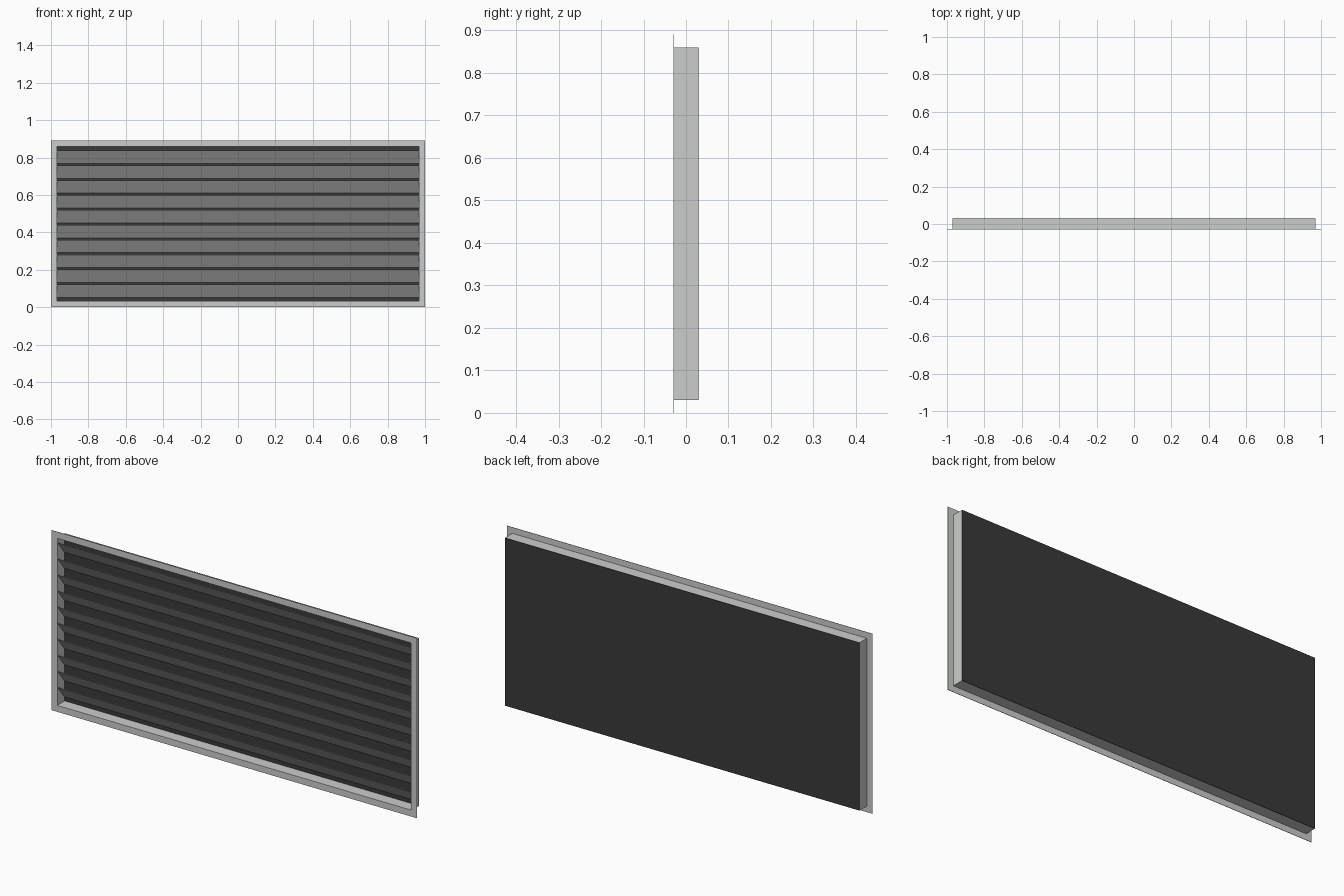
import bpy, bmesh, math
from mathutils import Matrix, Vector

if "Cube" in bpy.data.objects:
    bpy.data.objects.remove(bpy.data.objects["Cube"])

MID = 0.445             # height of the grille centre
HX, HZ = 0.97, 0.415    # half size of the duct opening
LIP = 0.03              # flange width
FRONT, BACK = -0.03, 0.03


def material(name, rgb):
    m = bpy.data.materials.new(name)
    m.diffuse_color = (*rgb, 1)
    m.use_nodes = True
    m.node_tree.nodes["Principled BSDF"].inputs["Base Color"].default_value = m.diffuse_color
    return m


metal = material("light_grey_metal", (0.60, 0.615, 0.60))
black = material("black_backing", (0.042, 0.042, 0.042))


def finish(name, bm, mat):
    bmesh.ops.recalc_face_normals(bm, faces=bm.faces)
    me = bpy.data.meshes.new(name)
    bm.to_mesh(me)
    bm.free()
    me.materials.append(mat)
    ob = bpy.data.objects.new(name, me)
    bpy.context.collection.objects.link(ob)
    return ob


def box(name, size, loc, mat, tilt=0.0):
    bm = bmesh.new()
    bmesh.ops.create_cube(bm, size=1, matrix=Matrix.Translation(loc)
                          @ Matrix.Rotation(tilt, 4, 'X')
                          @ Matrix.Diagonal((*size, 1)))
    return finish(name, bm, mat)


def ring(name, outer, inner, y0, y1, mat):
    """Rectangular tube between two half sizes, running from y0 to y1."""
    bm = bmesh.new()
    loops = [[bm.verts.new((sx * h[0], y, MID + sz * h[1]))
              for sx, sz in ((-1, -1), (1, -1), (1, 1), (-1, 1))]
             for h, y in ((outer, y0), (outer, y1), (inner, y1), (inner, y0))]
    for a, b in zip(loops, loops[1:] + loops[:1]):
        for i in range(4):
            j = (i + 1) % 4
            bm.faces.new((a[i], a[j], b[j], b[i]))
    return finish(name, bm, mat)


# Front flange and the sleeve behind it
ring("flange", (HX + LIP, HZ + LIP), (HX - 0.002, HZ - 0.002),
     FRONT, FRONT + 0.002, metal)
ring("sleeve", (HX, HZ), (HX - 0.002, HZ - 0.002),
     FRONT + 0.002, BACK - 0.002, metal)

# Dark panel closing the back
box("back_panel", (2 * HX, 0.002, 2 * HZ), (0, BACK - 0.001, MID), black)

# Ten slats, high at the front and sloping down towards the back
COUNT, PITCH, RISE, DEPTH = 10, 0.0795, 0.068, 0.055
tilt = math.atan2(DEPTH, RISE)
for i in range(COUNT):
    z = MID + (i - (COUNT - 1) / 2) * PITCH
    box(f"slat_{i + 1}", (2 * HX - 0.004, 0.0015, math.hypot(RISE, DEPTH)),
        Vector((0, -0.001, z)), metal, tilt)
